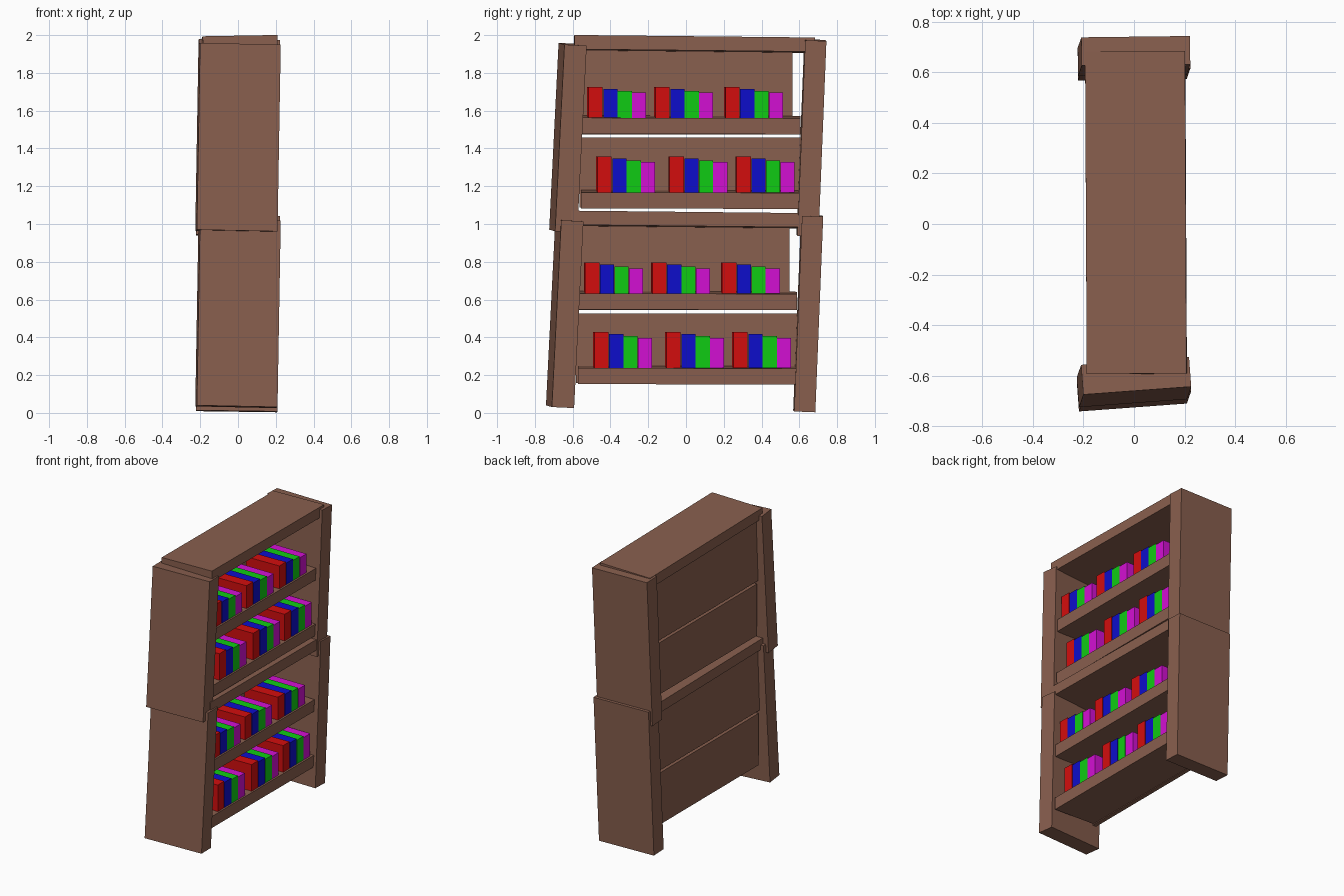
import bpy
from math import radians

if "Cube" in bpy.data.objects:
    bpy.data.objects.remove(bpy.data.objects["Cube"])


def material(name, rgb):
    m = bpy.data.materials.new(name)
    m.diffuse_color = (*rgb, 1)
    m.use_nodes = True
    m.node_tree.nodes["Principled BSDF"].inputs["Base Color"].default_value = m.diffuse_color
    return m


WOOD = material("brown_wood", (0.25, 0.115, 0.077))
COVERS = [
    ("red", material("red", (0.65, 0.004, 0.004))),
    ("blue", material("blue", (0.004, 0.004, 0.6))),
    ("green", material("green", (0.005, 0.6, 0.007))),
    ("magenta", material("magenta", (0.65, 0.005, 0.65))),
]


def box(name, centre, size, rot=(0, 0, 0), mat=WOOD):
    bpy.ops.mesh.primitive_cube_add(size=1, location=centre,
                                    rotation=[radians(a) for a in rot])
    ob = bpy.context.object
    ob.name = name
    ob.scale = size
    ob.data.materials.append(mat)
    return ob


def slab(name, x, y, z, rot=(0, 0, 0), mat=WOOD):
    """Box given by its (min, max) range on each axis."""
    ranges = (x, y, z)
    return box(name, [(a + b) / 2 for a, b in ranges],
               [b - a for a, b in ranges], rot, mat)


# Shelf name, y range, front top z, and the y starts of its three book groups
SHELVES = [
    ("high_shelf", (-0.555, 0.605), 1.567, (-0.52, -0.165, 0.205), 0.158),
    ("low_shelf", (-0.555, 0.605), 1.172, (-0.472, -0.09, 0.265), 0.185),
]


def case(level, dy, dz):
    """One crooked bookcase; the lower one is a shifted copy of the upper one."""
    # Leaning side panels
    box(level + "_left_side", (0, -0.625 + dy, 1.457 + dz),
        (0.428, 0.118, 0.99), (-2.8, 1.2, 4.2))
    box(level + "_right_side", (0, 0.664 + dy, 1.456 + dz),
        (0.43, 0.112, 1.036), (-2.3, 0.8, 0.7))

    # Top board
    box(level + "_top_board", (0.008, 0.045 + dy, 1.953 + dz),
        (0.395, 1.275, 0.075), (-0.6, -1, 0.3))

    # Two back boards, with gaps between them
    slab(level + "_upper_back", (-0.165, -0.135), (-0.58 + dy, 0.565 + dy),
         (1.475 + dz, 1.93 + dz))
    slab(level + "_lower_back", (-0.165, -0.135), (-0.565 + dy, 0.63 + dy),
         (1.088 + dz, 1.457 + dz))

    # Shelves and their books
    for name, (y0, y1), top, starts, tall in SHELVES:
        slab(f"{level}_{name}", (-0.145, 0.19), (y0 + dy, y1 + dy),
             (top - 0.085 + dz, top + dz), (-0.15, 2, 0))
        for start in starts:
            for i, (colour, mat) in enumerate(COVERS):
                y = start + dy + i * 0.076 + (0.006 if i else 0)
                slab(f"{level}_{colour}_book", (-0.08, 0.18), (y, y + 0.075),
                     (top - 0.005 + dz, top + tall - i * 0.01 + dz),
                     (0, 0, 1.5 if i == 0 else 0), mat)


case("upper", 0, 0)
case("lower", -0.017, -0.93)
